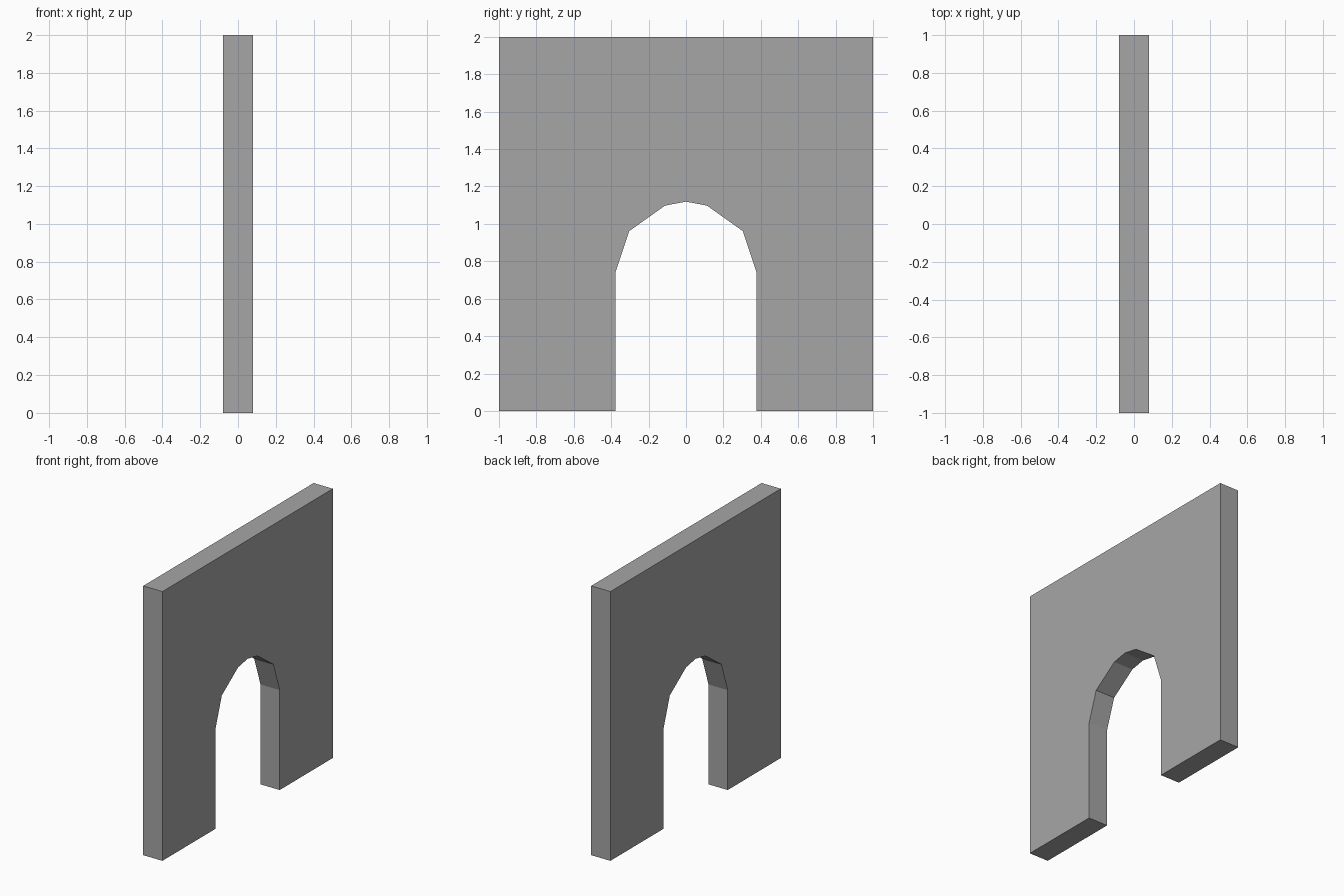
import bpy, bmesh

if "Cube" in bpy.data.objects:
    bpy.data.objects.remove(bpy.data.objects["Cube"])

HALF_THICK = 0.079

# Right half of the wall outline (y, z), from arch crown down and around to the top corner
half = [(0.112, 1.098), (0.303, 0.962), (0.377, 0.742), (0.377, 0),
        (1, 0), (1, 2)]
outline = [(0, 1.119)] + half + [(-y, z) for y, z in reversed(half)]

# Wall with arched doorway: two outline faces joined by side quads
bm = bmesh.new()
left, right = ([bm.verts.new((x, y, z)) for y, z in outline]
               for x in (-HALF_THICK, HALF_THICK))
bm.faces.new(left)
bm.faces.new(right)
for i in range(len(outline)):
    bm.faces.new((left[i - 1], left[i], right[i], right[i - 1]))
bmesh.ops.recalc_face_normals(bm, faces=bm.faces)

mesh = bpy.data.meshes.new("arched_wall")
bm.to_mesh(mesh)
bm.free()

# Dark grey stone
stone = bpy.data.materials.new("dark_grey")
stone.diffuse_color = (0.38, 0.38, 0.38, 1)
stone.use_nodes = True
stone.node_tree.nodes["Principled BSDF"].inputs["Base Color"].default_value = stone.diffuse_color
mesh.materials.append(stone)
bpy.context.collection.objects.link(bpy.data.objects.new("arched_wall", mesh))
